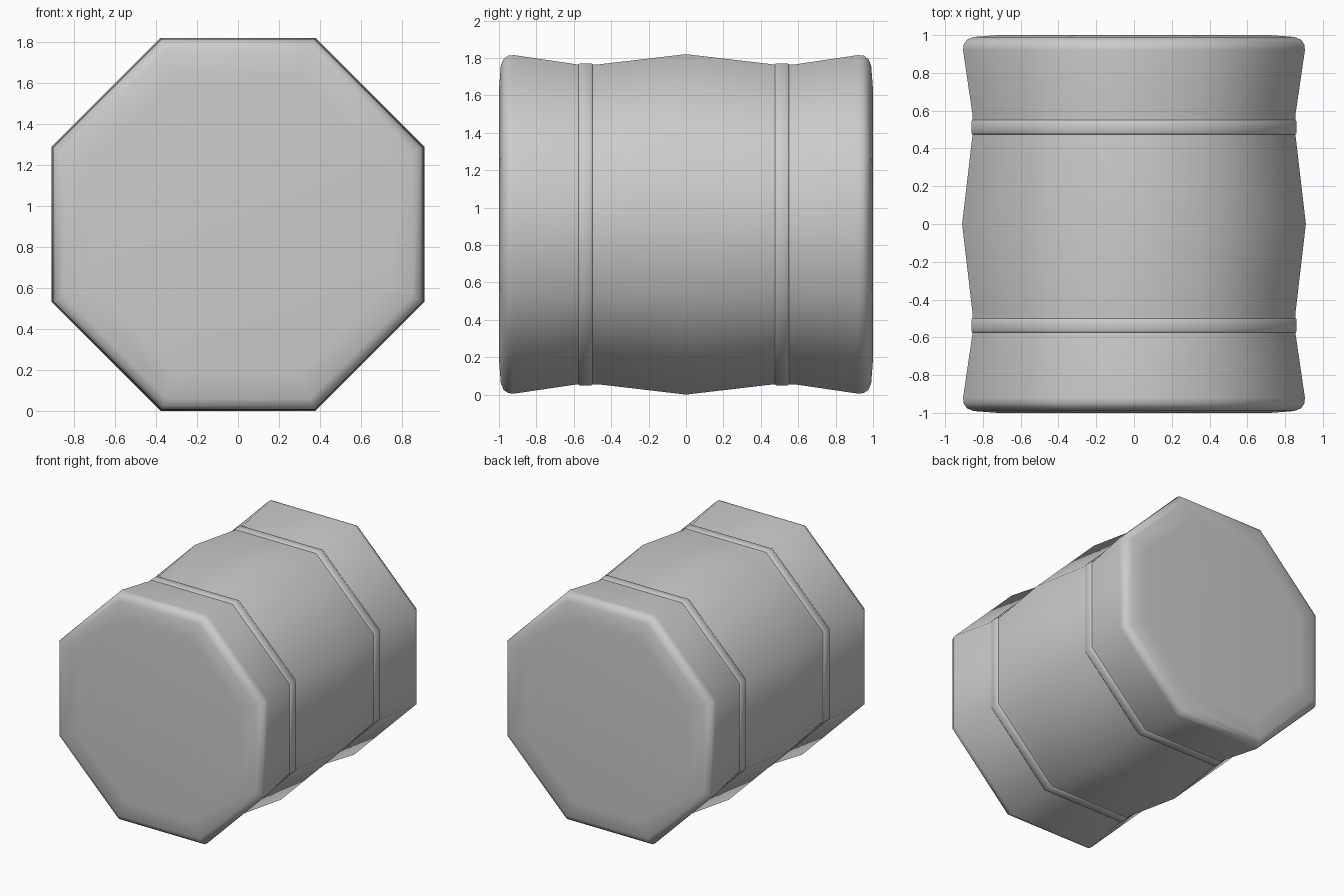
import bpy, bmesh, math

if "Cube" in bpy.data.objects:
    bpy.data.objects.remove(bpy.data.objects["Cube"])

SIDES, CENTRE_Z = 8, 0.91


def octagon_lathe(name, profile, closed):
    """Sweep (y, apothem) points round the Y axis as a flat-bottomed octagon."""
    bm = bmesh.new()
    rings = []
    for y, apothem in profile:
        r = apothem / math.cos(math.pi / SIDES)
        angles = [(i + 0.5) * math.tau / SIDES for i in range(SIDES)]
        rings.append([bm.verts.new((r * math.cos(a), y, CENTRE_Z + r * math.sin(a)))
                      for a in angles])
    pairs = list(zip(rings, rings[1:]))
    if closed:
        pairs.append((rings[-1], rings[0]))
    else:
        bm.faces.new(rings[0])
        bm.faces.new(rings[-1])
    for a, b in pairs:
        for i in range(SIDES):
            j = (i + 1) % SIDES
            bm.faces.new((a[i], a[j], b[j], b[i]))
    bmesh.ops.recalc_face_normals(bm, faces=bm.faces)
    for f in bm.faces:
        f.smooth = True
    mesh = bpy.data.meshes.new(name)
    bm.to_mesh(mesh)
    bm.free()
    obj = bpy.data.objects.new(name, mesh)
    bpy.context.collection.objects.link(obj)
    return obj


# Barrel body: swollen middle, two waists, rounded ends
half = [(0.47, 0.855), (0.58, 0.855), (0.92, 0.905), (0.95, 0.902),
        (0.975, 0.885), (0.99, 0.85), (1.0, 0.72)]
profile = [(-y, r) for y, r in reversed(half)] + [(0, 0.91)] + half
octagon_lathe("barrel_body", profile, False)

# Thin hoops around the waists
for name, y in (("front_hoop", -0.537), ("back_hoop", 0.513)):
    octagon_lathe(name, [(y - 0.038, 0.84), (y - 0.038, 0.856), (y - 0.03, 0.861),
                         (y + 0.03, 0.861), (y + 0.038, 0.856), (y + 0.038, 0.84)], True)
